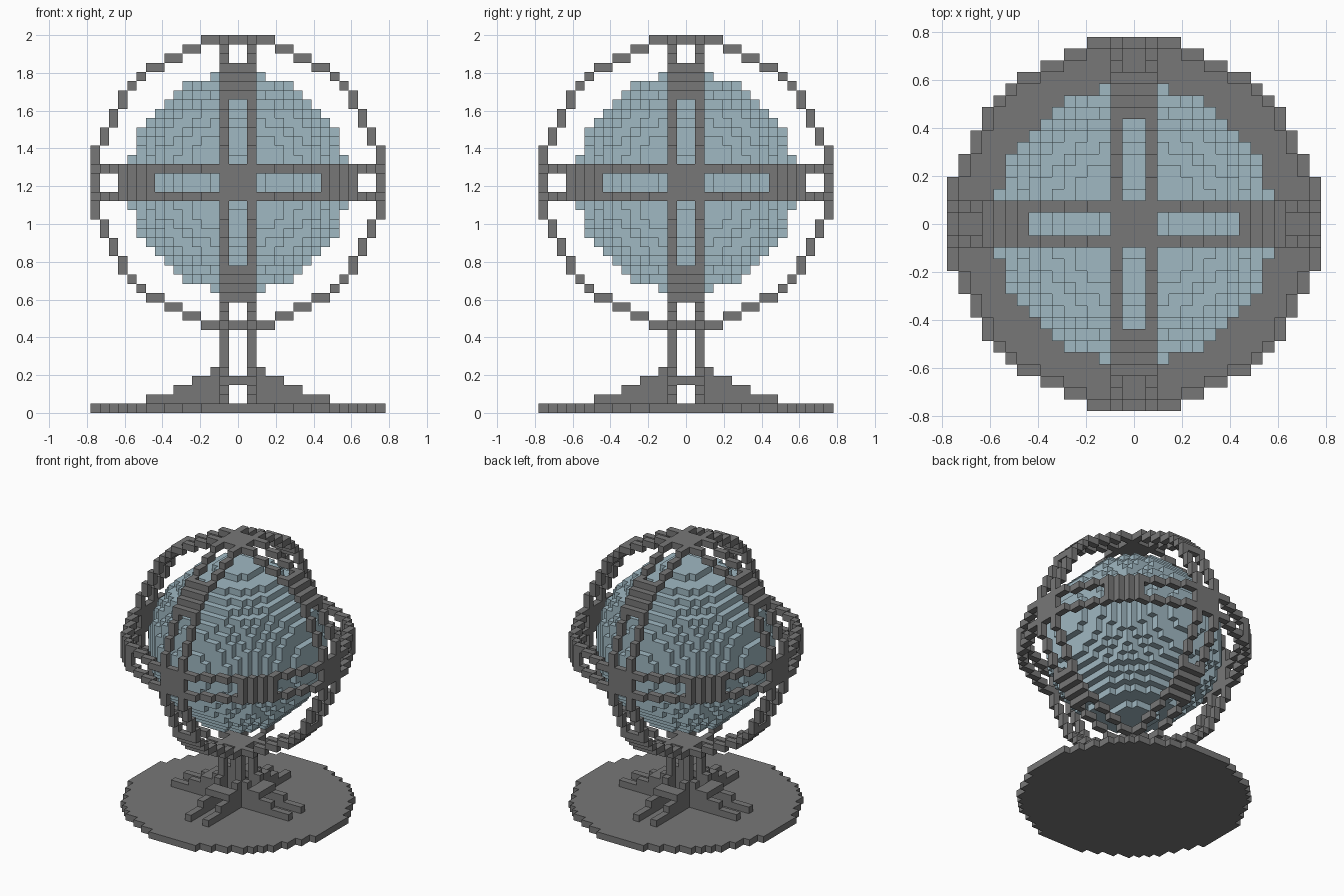
import bpy
from itertools import product

cube = bpy.data.objects.get("Cube")
if cube:
    bpy.data.objects.remove(cube, do_unlink=True)

UNIT = 2 / 41          # size of one block
MID = 25               # block height of the globe centre
HALF = 16              # hoop and base radius in blocks
GLOBE_R = 12
# Half-width of the round outline for each row outwards from the middle
EXTENT = [16] * 4 + [15, 15, 14, 14, 13, 13, 12, 11, 10, 8, 6, 4]


def make_material(name, color):
    mat = bpy.data.materials.new(name)
    mat.use_nodes = True
    mat.diffuse_color = color
    bsdf = next(n for n in mat.node_tree.nodes if n.type == 'BSDF_PRINCIPLED')
    bsdf.inputs["Base Color"].default_value = color
    return mat


def fold(i):
    """Mirror a block index about the centre plane."""
    return i if i >= 0 else -1 - i


def in_disc(a, b):
    return b < HALF and a < EXTENT[b]


def on_rim(a, b):
    return in_disc(a, b) and not (in_disc(a + 1, b) and in_disc(a, b + 1))


def hoop(axis):
    """Twin rims around an axis, joined at the diagonals and the poles."""
    cells = set()
    span = range(-HALF, HALF)
    for a, b in product(span, span):
        fa, fb = fold(a), fold(b)
        if not on_rim(fa, fb):
            continue
        bridge = (fa in range(9, 13) and fb in range(9, 13)) or min(fa, fb) < 2
        for c in (range(-2, 2) if bridge else (-2, 1)):
            cell = [0, 0, 0]
            cell[axis], cell[(axis + 1) % 3], cell[(axis + 2) % 3] = c, a, b
            cells.add((cell[0], cell[1], cell[2] + MID))
    return cells


def globe_cells():
    span = range(-GLOBE_R, GLOBE_R)
    return {(x, y, z + MID) for x, y, z in product(span, repeat=3)
            if sum((i + 0.5) ** 2 for i in (x, y, z)) <= GLOBE_R ** 2}


def stand_cells():
    """Four posts with paired stepped fins running out along x and y."""
    cells = {(x, y, z) for x in (-2, 1) for y in (-2, 1) for z in range(1, 9)}
    for level, reach in enumerate((10, 7, 5, 3), start=1):
        for along in range(-reach, reach):
            if fold(along) < 2:
                continue
            tie = level == 3 and fold(along) > 2
            for across in (range(-2, 2) if tie else (-2, 1)):
                cells |= {(along, across, level), (across, along, level)}
    return cells


def build(name, cells, solid, mat):
    """Make a mesh of the exposed block faces."""
    verts, faces = {}, []
    for cell in sorted(cells):
        for axis, side in product(range(3), (0, 1)):
            near = list(cell)
            near[axis] += 1 if side else -1
            if tuple(near) in solid:
                continue
            quad = []
            for u, w in ((0, 0), (1, 0), (1, 1), (0, 1)):
                p = list(cell)
                p[axis] += side
                p[(axis + 1) % 3] += u
                p[(axis + 2) % 3] += w
                quad.append(verts.setdefault(tuple(p), len(verts)))
            faces.append(quad if side else quad[::-1])
    mesh = bpy.data.meshes.new(name)
    mesh.from_pydata([[k * UNIT for k in p] for p in verts], [], faces)
    mesh.materials.append(mat)
    mesh.update()
    obj = bpy.data.objects.new(name, mesh)
    bpy.context.collection.objects.link(obj)


grey = make_material("dark grey metal", (0.185, 0.185, 0.185, 1))
blue = make_material("pale blue", (0.35, 0.48, 0.54, 1))

# Globe
globe = globe_cells()
build("globe", globe, globe, blue)

# Frame: base, stand and three crossing hoops
disc = range(-HALF, HALF)
parts = {
    "base_plate": {(x, y, 0) for x, y in product(disc, disc)
                   if in_disc(fold(x), fold(y))},
    "stand": stand_cells(),
    "equator_hoop": hoop(2),
    "front_hoop": hoop(1),
    "side_hoop": hoop(0),
}
frame = set().union(*parts.values())
used = set()
for part, blocks in parts.items():
    build(part, blocks - used, frame, grey)
    used |= blocks
